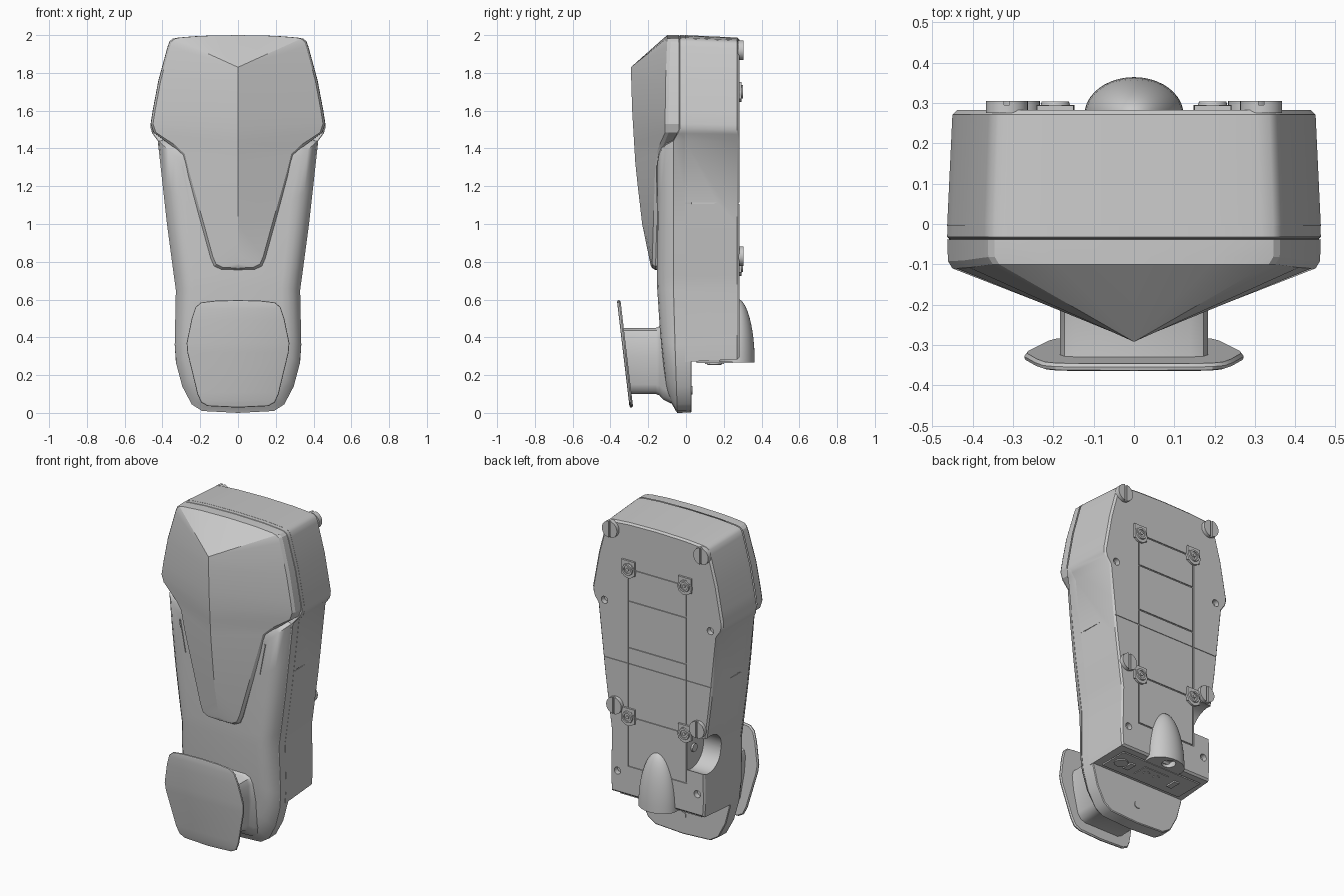
import bpy, bmesh, math
from mathutils import Matrix, Vector

old = bpy.data.objects.get("Cube")
if old:
    bpy.data.objects.remove(old, do_unlink=True)

# Single casing colour
GREY = bpy.data.materials.new("casing grey")
GREY.use_nodes = True
GREY.diffuse_color = (.59, .59, .59, 1)
GREY.node_tree.nodes["Principled BSDF"].inputs["Base Color"].default_value = GREY.diffuse_color


def finish(name, bm, angle=32):
    bmesh.ops.recalc_face_normals(bm, faces=bm.faces)
    mesh = bpy.data.meshes.new(name)
    bm.to_mesh(mesh)
    bm.free()
    mesh.materials.append(GREY)
    ob = bpy.data.objects.new(name, mesh)
    bpy.context.collection.objects.link(ob)
    bpy.ops.object.select_all(action='DESELECT')
    ob.select_set(True)
    bpy.context.view_layer.objects.active = ob
    bpy.ops.object.shade_smooth_by_angle(angle=math.radians(angle))
    return ob


def lerp_table(table, v):
    for (a, p), (b, q) in zip(table, table[1:]):
        if v <= b:
            return p + (q - p) * max(0, (v - a) / (b - a))
    return table[-1][1]


def loft(name, half, rings, angle=32):
    """Mirror a half outline (x, z) and skin it through rings of (y, inset)."""
    hw = max(x for x, z in half)
    zs = [z for x, z in half]
    mid, hh = (max(zs) + min(zs)) / 2, (max(zs) - min(zs)) / 2
    outline = half + [(-x, z) for x, z in half[-2:0:-1]]
    n, bm, loops = len(outline), bmesh.new(), []
    for y, d in rings:
        ring = []
        for x, z in outline:
            px, pz = x * (1 - d / hw), mid + (z - mid) * (1 - d / hh)
            ring.append(bm.verts.new((px, y(pz) if callable(y) else y, pz)))
        loops.append(ring)
    for a, b in zip(loops, loops[1:]):
        for i in range(n):
            bm.faces.new((a[i], a[(i + 1) % n], b[(i + 1) % n], b[i]))
    for ring in (loops[0], loops[-1]):
        for i in range(len(half) - 1):
            quad = [ring[i], ring[i + 1], ring[-i - 1], ring[-i]]
            bm.faces.new(list(dict.fromkeys(quad)))
    return finish(name, bm, angle)


def add_box(bm, loc, size, rot=Matrix()):
    bmesh.ops.create_cube(bm, size=1, matrix=Matrix.Translation(loc) @ rot @ Matrix.Diagonal((*size, 1)))


def add_cyl(bm, loc, r, depth, axis='Y', r2=None):
    turn = {'X': Matrix.Rotation(math.pi / 2, 4, 'Y'), 'Y': Matrix.Rotation(-math.pi / 2, 4, 'X'), 'Z': Matrix()}[axis]
    bmesh.ops.create_cone(bm, cap_ends=True, segments=28, radius1=r, radius2=r if r2 is None else r2,
                          depth=depth, matrix=Matrix.Translation(loc) @ turn)


def box(name, loc, size, rot=Matrix()):
    bm = bmesh.new()
    add_box(bm, loc, size, rot)
    return finish(name, bm)


def cyl(name, loc, r, depth, axis='Y', r2=None):
    bm = bmesh.new()
    add_cyl(bm, loc, r, depth, axis, r2)
    return finish(name, bm)


def carve(target, bm):
    """Subtract a cutter mesh from a part."""
    cutter = finish("cutter", bm)
    mod = target.modifiers.new("cut", 'BOOLEAN')
    mod.object, mod.solver, mod.use_self = cutter, 'EXACT', True
    bpy.ops.object.select_all(action='DESELECT')
    bpy.context.view_layer.objects.active = target
    target.select_set(True)
    bpy.ops.object.modifier_apply(modifier="cut")
    bpy.data.objects.remove(cutter, do_unlink=True)
    bpy.ops.object.shade_smooth_by_angle(angle=math.radians(32))


# Shared body outline, from the top centre down
upper = [(0, 2), (.2, 1.996), (.315, 1.987), (.345, 1.981), (.361, 1.967), (.371, 1.94), (.42, 1.76),
         (.45, 1.6), (.463, 1.53), (.462, 1.505), (.454, 1.48), (.425, 1.44)]
lower = [(.376, 1.0), (.34, .73), (.329, .65), (.335, .36)]
foot = [(.327, .26), (.295, .14), (.245, .045), (.19, .01), (0, 0)]
seam_line = [(0, -.05), (.3, -.06), (.6, -.07), (1.44, -.07), (1.5, -.036)]


def seam(offset):
    return lambda z: lerp_table(seam_line, z) + offset


# Base slab and back housing
loft("base_slab", upper + lower + foot, [(seam(0), .006), (seam(.004), 0), (.026, .002), (.03, .007)])
housing = loft("back_housing", upper + lower + [(.329, .27), (0, .27)],
               [(-.005, 0), (.271, .013), (.282, .024)])

# Side notch, screw holes, panel grooves and mid seam cut from the housing
bm = bmesh.new()
add_cyl(bm, (-.355, .24, .665), .12, .3, 'X')
for s in (-1, 1):
    for x, z in ((.365, 1.46), (.275, .42)):
        add_cyl(bm, (s * x, .28, z), .022, .06)
    add_box(bm, (s * .2, .285, 1.085), (.008, .018, 1.238))
    add_box(bm, (s * .402, .13, 1.11), (.04, .34, .006))
for z in (1.7, 1.5, 1.21, .78, .47):
    add_box(bm, (0, .285, z), (.4, .018, .008))
add_box(bm, (0, .285, 1.11), (.9, .014, .006))
carve(housing, bm)
cyl("notch_button", (-.207, .22, .67), .025, .02, 'X')
cyl("base_screw", (0, .03, .12), .022, .008)

# Front cover with a rounded face that leans back toward the foot
front = [(0, -.06), (.05, -.085), (.12, -.105), (.45, -.14), (.7, -.155), (1.5, -.15)]


def face_y(t):
    return lambda z: (1 - t) * lerp_table(seam_line, z) + t * lerp_table(front, z)


loft("front_cover", [(0, 1.47), (.3, 1.47), (.42, 1.44), (.398, 1.2)] + lower + foot,
     [(seam(0), .002), (face_y(.1), .006), (face_y(.45), .022), (face_y(.75), .05), (face_y(.93), .085),
      (face_y(1), .125)], angle=50)

# Peaked hood: rim rows of (x, z, rim y, matching ridge z)
rows = [(.2, 1.996, -.1, 1.83), (.315, 1.987, -.1, 1.83), (.345, 1.981, -.1, 1.83), (.361, 1.967, -.1, 1.83),
        (.371, 1.94, -.101, 1.83), (.42, 1.76, -.108, 1.76),
        (.45, 1.6, -.11, 1.6), (.461, 1.53, -.11, 1.5), (.446, 1.485, -.11, 1.43), (.34, 1.405, -.142, 1.38),
        (.293, 1.36, -.158, 1.33), (.265, 1.25, -.165, 1.22), (.2, 1.02, -.172, 1.0), (.145, .82, -.178, .83),
        (.127, .778, -.18, .79), (.09, .76, -.18, .78)]
ridge = [(.78, -.187), (1.0, -.232), (1.3, -.267), (1.6, -.285), (1.83, -.292)]
bm = bmesh.new()
for s in (-1, 1):
    spokes = []
    for x, z, y, rz in [(0, 2, -.1, 1.83)] + rows + [(0, .757, -.18, .78)]:
        lift = .01 if z < 1.45 else 0
        spokes.append([Vector((0, lerp_table(ridge, rz), rz)), Vector((s * max(0, x - .011), y, z + lift)),
                       Vector((s * x, y + .018, z)), Vector((s * x * 1.004, -.038, z))])
    for a, b in zip(spokes, spokes[1:]):
        for k in range(3):
            pts = [a[k], b[k], b[k + 1], a[k + 1]]
            pts = [p for i, p in enumerate(pts) if (p - pts[i - 1]).length > 1e-5]
            if len(pts) > 2:
                bm.faces.new([bm.verts.new(p) for p in pts])
bmesh.ops.remove_doubles(bm, verts=bm.verts, dist=1e-4)
finish("front_hood", bm, angle=20)

# Slim vents beside the hood
for s in (-1, 1):
    box("side_vent", (s * .275, -.142, 1.21), (.008, .03, .2), Matrix.Rotation(s * .19, 4, 'Y'))


# Cable holder: flared post and tilted end plate
def tilt(offset):
    return lambda z: -.294 - .118 * (z - .03) + offset


loft("holder_post", [(0, .45), (.14, .45), (.172, .435), (.184, .4), (.184, .3), (.168, .15), (.15, .115),
                     (.12, .1), (0, .1)],
     [(tilt(.006), 0), (-.16, 0), (-.14, -.008), (-.12, -.03), (-.08, -.05)], angle=40)
loft("holder_plate", [(0, .597), (.12, .594), (.195, .585), (.225, .56), (.245, .5), (.272, .37), (.268, .32),
                      (.215, .1), (.195, .055), (.16, .036), (0, .028)],
     [(tilt(-.005), .01), (tilt(-.002), .002), (tilt(.006), 0), (tilt(.014), .006)])

# Rear cable dome: upper half of a stretched sphere with an open socket below
bm = bmesh.new()
bmesh.ops.create_uvsphere(bm, u_segments=40, v_segments=24, radius=1,
                          matrix=Matrix.Translation((0, .27, .265)) @ Matrix.Diagonal((.123, .094, .34, 1)))
cut = bmesh.ops.bisect_plane(bm, geom=bm.verts[:] + bm.edges[:] + bm.faces[:], plane_co=(0, 0, .266),
                             plane_no=(0, 0, -1), clear_outer=True)
bmesh.ops.contextual_create(bm, geom=[e for e in cut["geom_cut"] if isinstance(e, bmesh.types.BMEdge)])
dome = finish("rear_dome", bm, angle=40)
bm = bmesh.new()
add_cyl(bm, (0, .305, .27), .04, .06, 'Z')
carve(dome, bm)

# Slotted knobs and bracket sockets on the back
for s in (-1, 1):
    for x, z in ((.315, 1.92), (.285, .83)):
        knob = cyl("slotted_knob", (s * x, .29, z), .052, .03)
        bm = bmesh.new()
        add_box(bm, (s * x, .305, z), (.014, .02, .12))
        carve(knob, bm)
    for z in (1.7, .78):
        box("socket_plate", (s * .195, .287, z + .008), (.09, .014, .09))
        cyl("socket_disc", (s * .195, .288, z - .008), .047, .014)
        socket = cyl("socket_ring", (s * .195, .295, z), .038, .016, r2=.034)
        bm = bmesh.new()
        add_cyl(bm, (s * .195, .305, z), .023, .018)
        carve(socket, bm)
        cyl("socket_pin", (s * .195, .297, z), .01, .012)

# Connector details under the housing
box("port_plate", (0, .15, .267), (.56, .19, .008))
box("port_frame", (0, .15, .264), (.17, .1, .01))
for s in (-1, 1):
    cyl("port_pin", (s * .035, .15, .26), .02, .01, 'Z')
    box("port_clip", (s * .16, .15, .262), (.035, .07, .016))
cyl("port_socket", (.22, .15, .262), .04, .012, 'Z')
